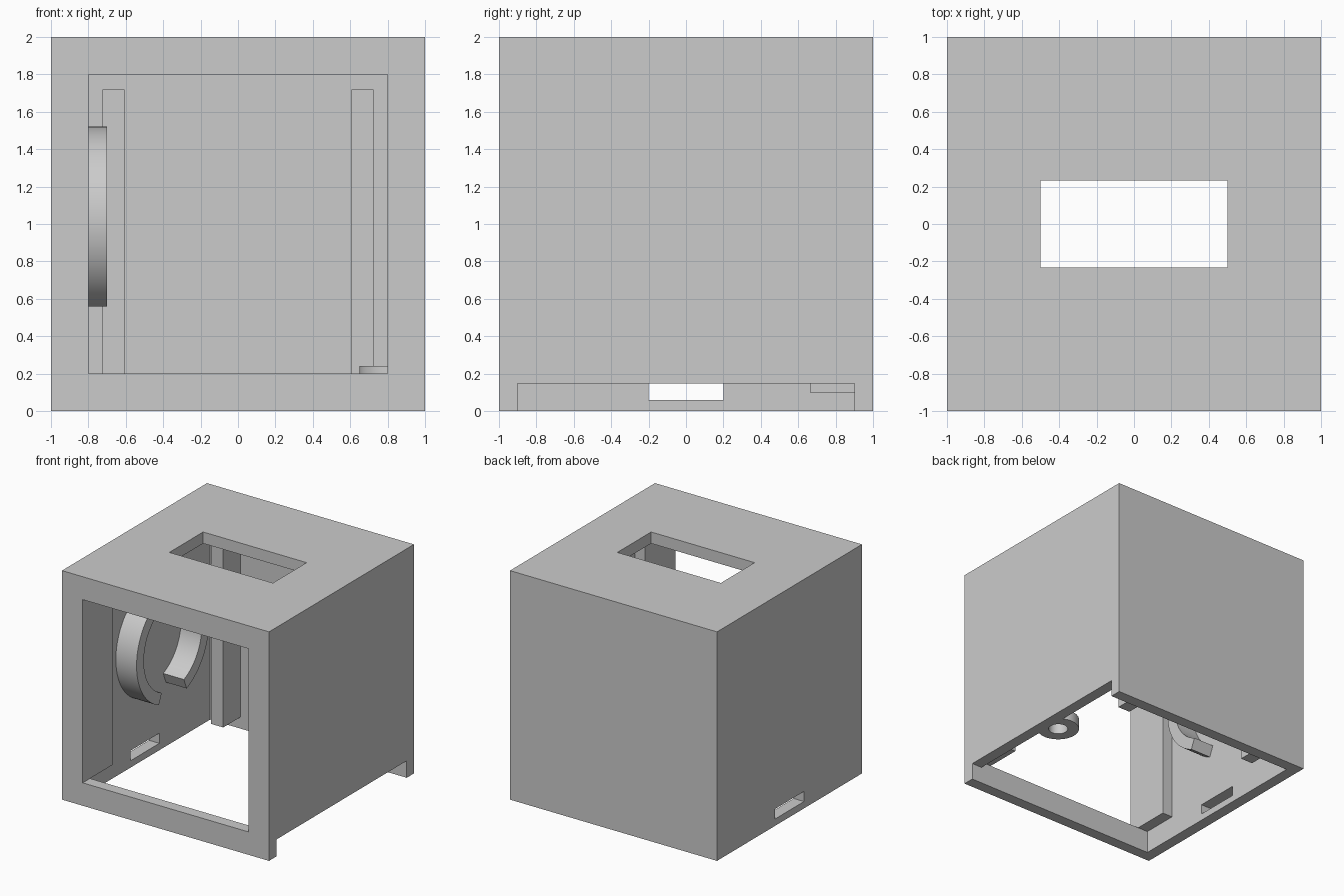
import bpy, math

if "Cube" in bpy.data.objects:
    bpy.data.objects.remove(bpy.data.objects["Cube"])

grey = bpy.data.materials.new("plain_grey")
grey.diffuse_color = (0.6, 0.6, 0.6, 1)
grey.use_nodes = True
grey.node_tree.nodes["Principled BSDF"].inputs["Base Color"].default_value = grey.diffuse_color


def make(name, verts, faces):
    me = bpy.data.meshes.new(name)
    me.from_pydata(verts, [], faces)
    me.materials.append(grey)
    ob = bpy.data.objects.new(name, me)
    bpy.context.collection.objects.link(ob)
    return ob


def box(name, x, y, z):
    v = [(a, b, c) for a in x for b in y for c in z]
    f = [(0, 1, 3, 2), (4, 6, 7, 5), (0, 4, 5, 1), (2, 3, 7, 6), (0, 2, 6, 4), (1, 5, 7, 3)]
    return make(name, v, f)


def ring(name, outer, inner, depth, start, sweep, steps, place):
    """Rectangular section swept round an arc; place maps (u, v, w) to the scene."""
    closed = sweep >= 2 * math.pi - 1e-6
    count = steps if closed else steps + 1
    verts, faces = [], []
    for i in range(count):
        a = start + sweep * i / steps
        for r, w in ((outer, 0), (outer, depth), (inner, depth), (inner, 0)):
            verts.append(place(r * math.cos(a), r * math.sin(a), w))
    for i in range(steps):
        p, q = 4 * i, 4 * ((i + 1) % count)
        faces += [(p + k, q + k, q + (k + 1) % 4, p + (k + 1) % 4) for k in range(4)]
    if not closed:
        e = 4 * steps
        faces += [(0, 1, 2, 3), (e + 3, e + 2, e + 1, e)]
    ob = make(name, verts, faces)
    bpy.ops.object.select_all(action='DESELECT')
    bpy.context.view_layer.objects.active = ob
    ob.select_set(True)
    bpy.ops.object.mode_set(mode='EDIT')
    bpy.ops.mesh.select_all(action='SELECT')
    bpy.ops.mesh.normals_make_consistent(inside=False)
    bpy.ops.object.mode_set(mode='OBJECT')
    bpy.ops.object.shade_smooth_by_angle(angle=math.radians(30))
    return ob


# Hollow housing, open underneath, with its openings cut out
housing = box("housing", (-1, 1), (-1, 1), (0, 2))
cutters = [
    box("cavity_cutter", (-0.9, 0.9), (-0.9, 0.9), (-0.2, 1.9)),
    box("front_opening_cutter", (-0.8, 0.8), (-1.2, -0.7), (0.2, 1.8)),
    box("top_opening_cutter", (-0.5, 0.5), (-0.233, 0.233), (1.7, 2.2)),
    box("left_slot_cutter", (-1.2, -0.7), (-0.2, 0.2), (0.06, 0.148)),
    box("right_gap_cutter", (0.7, 1.2), (-0.9, 0.9), (-0.3, 0.148)),
]
for c in cutters:
    m = housing.modifiers.new(c.name, 'BOOLEAN')
    m.operation, m.solver, m.object = 'DIFFERENCE', 'EXACT', c
    c.hide_render = True
    c.hide_viewport = True

# Side blocks behind the front opening and posts on the back wall
for side, s in (("left", -1), ("right", 1)):
    box(side + "_front_block", sorted((s * 0.8, s * 0.9)), (-0.9, -0.58), (0.2, 1.8))
    box(side + "_back_post", sorted((s * 0.607, s * 0.725)), (0.663, 0.9), (0.1, 1.72))

# Split ring holder on the left wall, with its gap at the bottom
gap = math.radians(22.5)
ring("ring_holder", 0.5, 0.4, 0.2, -math.pi / 2 + gap, 2 * math.pi - 2 * gap, 72,
     lambda u, v, w: (-0.9 + w, 0.1 + u, 1.02 + v))

# Flat eyelet at the foot of the right wall
ring("eyelet", 0.173, 0.08, 0.092, 0, 2 * math.pi, 48,
     lambda u, v, w: (0.823 + u, v, 0.148 + w))
